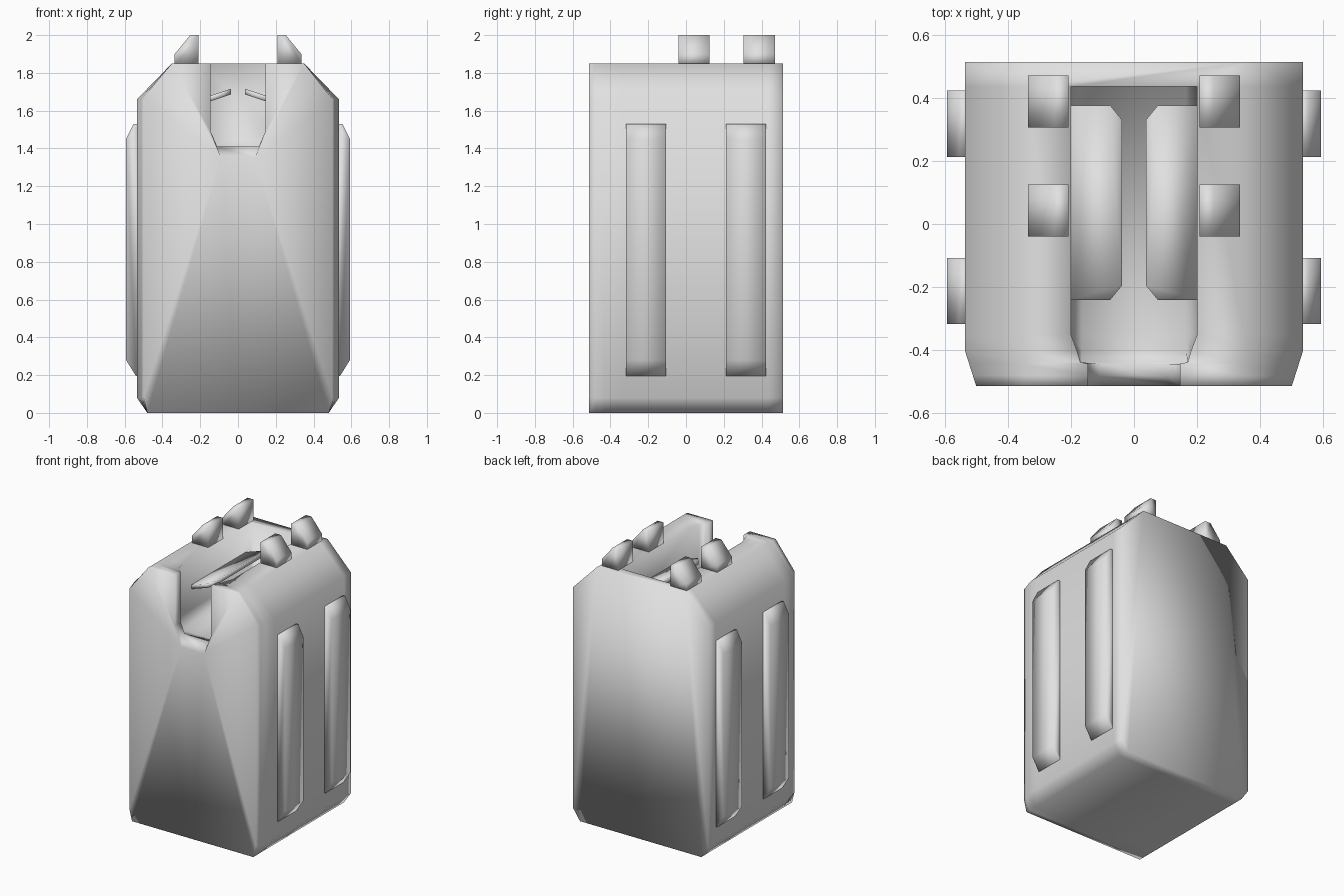
import bpy
import bmesh

cube = bpy.data.objects.get("Cube")
if cube:
    bpy.data.objects.remove(cube)

grey = bpy.data.materials.new("light grey")
grey.use_nodes = True
colour = (0.75, 0.75, 0.75, 1)
grey.diffuse_color = colour
grey.node_tree.nodes["Principled BSDF"].inputs["Base Color"].default_value = colour


def finish(bm, name):
    """Turn a bmesh into a smooth shaded object."""
    bmesh.ops.recalc_face_normals(bm, faces=bm.faces)
    mesh = bpy.data.meshes.new(name)
    bm.to_mesh(mesh)
    bm.free()
    mesh.materials.append(grey)
    for p in mesh.polygons:
        p.use_smooth = True
    ob = bpy.data.objects.new(name, mesh)
    bpy.context.collection.objects.link(ob)
    return ob


def prism(name, first, second):
    """Solid between two matching outlines."""
    bm = bmesh.new()
    a = [bm.verts.new(p) for p in first]
    b = [bm.verts.new(p) for p in second]
    bm.faces.new(a)
    bm.faces.new(b[::-1])
    n = len(a)
    for i in range(n):
        j = (i + 1) % n
        bm.faces.new((a[i], b[i], b[j], a[j]))
    return finish(bm, name)


# --- Body: cross-sections with a slot in the top, lofted front to back ---
FRONT, BACK = -0.513, 0.513


def section(bm, y, rim, floor_half, floor_z):
    side = min(0.535, 0.50 + 0.035 * (y - FRONT) / 0.11)
    half = [(0.48, 0), (side, 0.08), (side, 1.66), (0.35, 1.85),
            (rim, 1.85), (rim, 1.49), (floor_half, floor_z)]
    pts = [(0, 0)] + half + [(-x, z) for x, z in half[::-1]]
    return [bm.verts.new((x, y, z)) for x, z in pts]


bm = bmesh.new()
# y, half width at the rim, half width of floor, floor height
stations = [
    (FRONT, 0.145, 0.09, 1.35),
    (-0.48, 0.145, 0.11, 1.41),
    (-0.443, 0.145, 0.11, 1.41),
    (-0.438, 0.17, 0.165, 1.41),
    (-0.403, 0.18, 0.165, 1.41),
    (-0.35, 0.20, 0.165, 1.41),
    (0.435, 0.20, 0.165, 1.41),
]
rings = [section(bm, *s) for s in stations]
N = len(rings[0])
for a, b in zip(rings, rings[1:]):
    for i in range(N):
        j = (i + 1) % N
        bm.faces.new((a[i], a[j], b[j], b[i]))

# Closed rear end behind the slot
last = rings[-1]
outer = [0, 1, 2, 3, 4, 11, 12, 13, 14]
rear = {i: bm.verts.new((last[i].co.x, BACK, last[i].co.z)) for i in outer}
bm.faces.new(last[5:11])
for i, j in zip(outer, outer[1:] + outer[:1]):
    if i == 4:
        bm.faces.new(last[4:6] + last[10:12] + [rear[11], rear[4]])
    else:
        bm.faces.new((last[i], last[j], rear[j], rear[i]))

# Front and rear walls, fanned the same way on both halves
front = rings[0]


def both_halves(ring, triangles):
    for t in triangles:
        bm.faces.new([ring[i] for i in t])
        bm.faces.new([ring[(N - i) % N] for i in t[::-1]])


both_halves(front, [(7, 0, 1), (7, 1, 2), (7, 2, 3), (7, 3, 4), (7, 4, 6), (6, 4, 5)])
bm.faces.new((front[0], front[7], front[8]))
both_halves(rear, [(4, 0, 1), (4, 1, 2), (4, 2, 3)])
bm.faces.new((rear[0], rear[4], rear[11]))

# Merge the flat strips into long panels
middle = {v for r in rings[1:] for v in r}
edges = [e for e in bm.edges if e.verts[0] in middle or e.verts[1] in middle]
bmesh.ops.dissolve_limit(bm, angle_limit=0.01, verts=list(middle), edges=edges)
finish(bm, "body")

# --- Paired details ---
rib = [(0.52, 0.195), (0.54, 0.195), (0.593, 0.28), (0.593, 1.45), (0.553, 1.53), (0.52, 1.53)]
peg = [(0.208, 1.84), (0.335, 1.84), (0.335, 1.90), (0.253, 2.0), (0.208, 2.0)]
flap = [(0.20, -0.24), (0.075, -0.24), (0.038, -0.195),
        (0.038, 0.33), (0.075, 0.375), (0.20, 0.375)]


def bar(name, profile, s, y0, y1):
    prism(name, *[[(s * x, y, z) for x, z in profile] for y in (y0, y1)])


def flap_height(x):
    return 1.70 - 0.33 * (x - 0.04)


for s, label in ((1, "left"), (-1, "right")):
    for y0, y1, where in ((-0.317, -0.107), (0.213, 0.423)) and (
            (-0.317, -0.107, "front"), (0.213, 0.423, "rear")):
        bar(f"{label}_{where}_side_rib", rib, s, y0, y1)
    for y0, y1, where in ((-0.04, 0.125, "front"), (0.305, 0.47, "rear")):
        bar(f"{label}_{where}_top_peg", peg, s, y0, y1)
    # Tilted flap inside the slot
    prism(f"{label}_slot_flap",
          *[[(s * x, y, flap_height(x) + t) for x, y in flap] for t in (-0.015, 0.015)])
